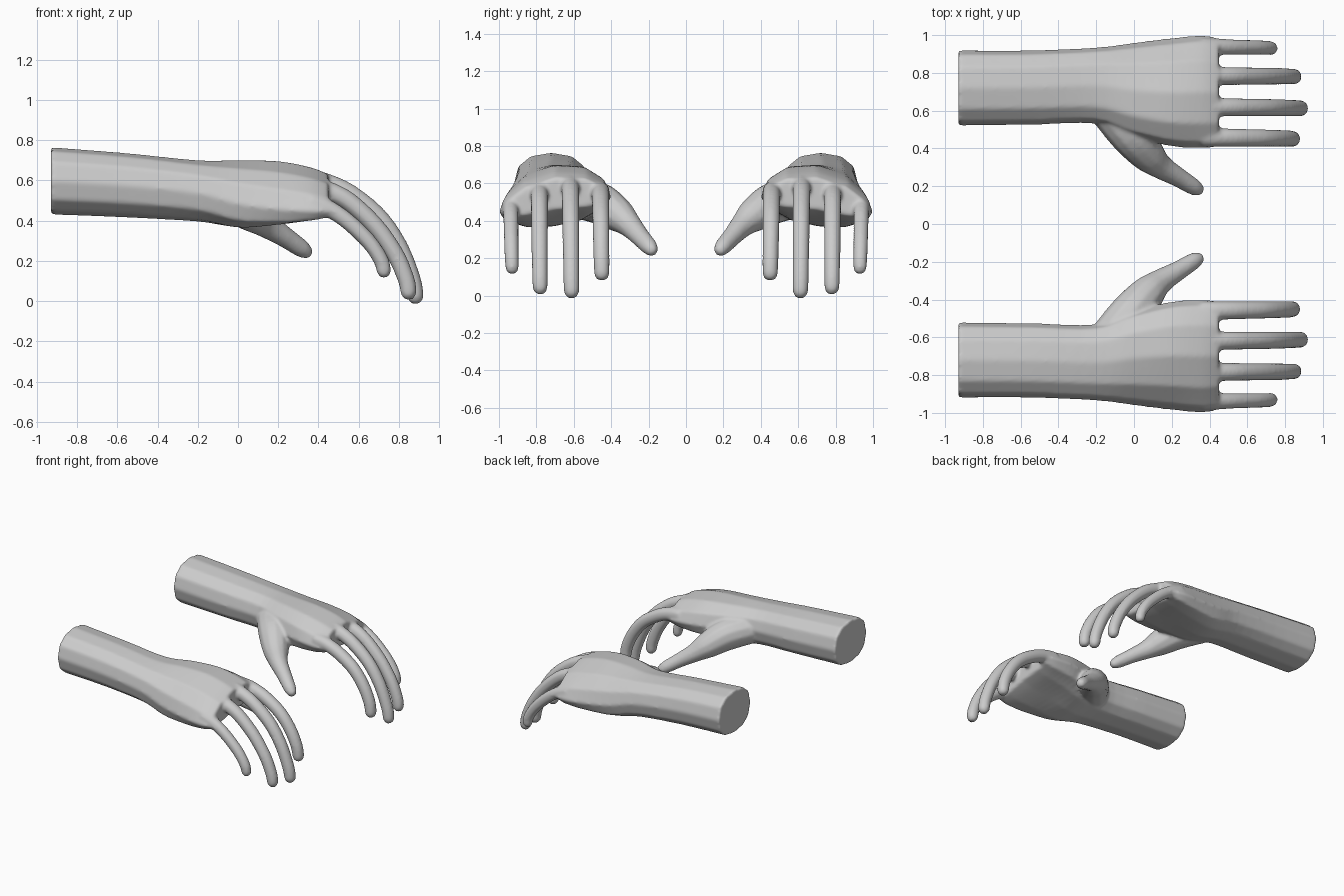
import bpy, bmesh, math
from mathutils import Vector

cube = bpy.data.objects.get("Cube")
if cube:
    bpy.data.objects.remove(cube)

skin = bpy.data.materials.new("light_grey")
skin.use_nodes = True
grey = (0.6, 0.6, 0.6, 1)
skin.diffuse_color = grey
skin.node_tree.nodes["Principled BSDF"].inputs["Base Color"].default_value = grey

# Arm and palm sections: x, y min, y max, z bottom, z top, droop of edges, tilt
ARM = [(-.93, .52, .92, .43, .765, 0, .0), (-.55, .525, .92, .415, .735, 0, .0),
       (-.2, .53, .935, .395, .70, 0, .01), (0, .46, .96, .37, .70, .02, .03),
       (.2, .41, .985, .40, .695, .05, .04), (.36, .40, 1.0, .43, .665, .06, .04),
       (.45, .41, .985, .46, .63, .06, .04)]

# Finger paths: y at base, y at tip, then x, z along the middle line
FINGERS = [
    (.94, .93, .04, [(.36, .49), (.44, .465), (.54, .40), (.65, .295), (.71, .205), (.725, .15)]),
    (.785, .78, .045, [(.36, .57), (.44, .55), (.55, .495), (.68, .375), (.78, .235), (.835, .11), (.848, .045)]),
    (.62, .612, .046, [(.36, .60), (.44, .585), (.56, .53), (.70, .415), (.80, .27), (.865, .11), (.882, .025)]),
    (.46, .45, .046, [(.36, .56), (.44, .55), (.55, .51), (.68, .425), (.77, .315), (.825, .2), (.84, .12)])]

# Thumb: x, y, z, radius
THUMB = [(-.14, .62, .53, .11), (-.02, .48, .50, .115), (.07, .37, .435, .095), (.14, .305, .38, .068),
         (.23, .25, .32, .053), (.31, .20, .265, .046), (.335, .186, .247, .038)]


def spline(keys, steps=4):
    """Smooth interpolation through a list of equal-length tuples."""
    out = []
    for i in range(len(keys) - 1):
        a, b = keys[max(i - 1, 0)], keys[i]
        c, d = keys[i + 1], keys[min(i + 2, len(keys) - 1)]
        for s in range(steps):
            t = s / steps
            out.append([q + .5 * t * (r - p + t * (2 * p - 5 * q + 4 * r - e + t * (3 * (q - r) + e - p)))
                        for p, q, r, e in zip(a, b, c, d)])
    return out + [list(keys[-1])]


def loft(bm, rings):
    """Skin a list of closed rings and cap both ends."""
    loops = [[bm.verts.new(p) for p in ring] for ring in rings]
    n = len(loops[0])
    for a, b in zip(loops, loops[1:]):
        for i in range(n):
            j = (i + 1) % n
            bm.faces.new((a[i], a[j], b[j], b[i]))
    bm.faces.new(loops[0])
    bm.faces.new(loops[-1])


def arm_ring(k, n=12):
    x, y0, y1, z0, z1, droop, tilt = k
    ring = []
    for i in range(n):
        a = math.tau * i / n
        u, v = [math.copysign(abs(w) ** .85, w) for w in (math.cos(a), math.sin(a))]
        ring.append((x, (y0 + y1) / 2 + u * (y1 - y0) / 2,
                     (z0 + z1) / 2 + v * (z1 - z0) / 2 - droop * u * u - tilt * u))
    return ring


def tube(bm, keys, n=12):
    """Round tube along x, y, z, radius keys, with a rounded tip."""
    pts = spline(keys)
    tip, back = Vector(pts[-1][:3]), Vector(pts[-3][:3])
    ahead = (tip - back).normalized()
    r = pts[-1][3]
    for f, g in ((.5, .85), (.9, .45)):
        pts.append([*(tip + ahead * r * f), r * g])
    rings = []
    for i, p in enumerate(pts):
        d = Vector(pts[min(i + 1, len(pts) - 1)][:3]) - Vector(pts[max(i - 1, 0)][:3])
        side = d.cross(Vector((0, 0, 1))).normalized()
        up = side.cross(d).normalized()
        rings.append([Vector(p[:3]) + p[3] * (side * math.cos(math.tau * k / n) + up * math.sin(math.tau * k / n))
                      for k in range(n)])
    loft(bm, rings)


def build_hand(name, side):
    bm = bmesh.new()
    loft(bm, [arm_ring(k) for k in spline(ARM)])
    for y0, y1, r, path in FINGERS:
        last = len(path) - 1
        tube(bm, [(x, y0 + (y1 - y0) * i / last, z, r * (1.12 - .2 * i / last))
                  for i, (x, z) in enumerate(path)])
    tube(bm, THUMB)
    for v in bm.verts:
        v.co.y *= side
    # make every closed shell face outward
    bmesh.ops.recalc_face_normals(bm, faces=bm.faces)
    mesh = bpy.data.meshes.new(name)
    bm.to_mesh(mesh)
    bm.free()
    mesh.materials.append(skin)
    obj = bpy.data.objects.new(name, mesh)
    bpy.context.collection.objects.link(obj)
    # fuse the shells into one skin and soften the joins
    fuse = obj.modifiers.new("fuse", "REMESH")
    fuse.mode = "VOXEL"
    fuse.voxel_size = .011
    fuse.use_smooth_shade = True
    soft = obj.modifiers.new("soften", "SMOOTH")
    soft.factor = .5
    soft.iterations = 6


build_hand("back_hand", 1)
build_hand("front_hand", -1)
